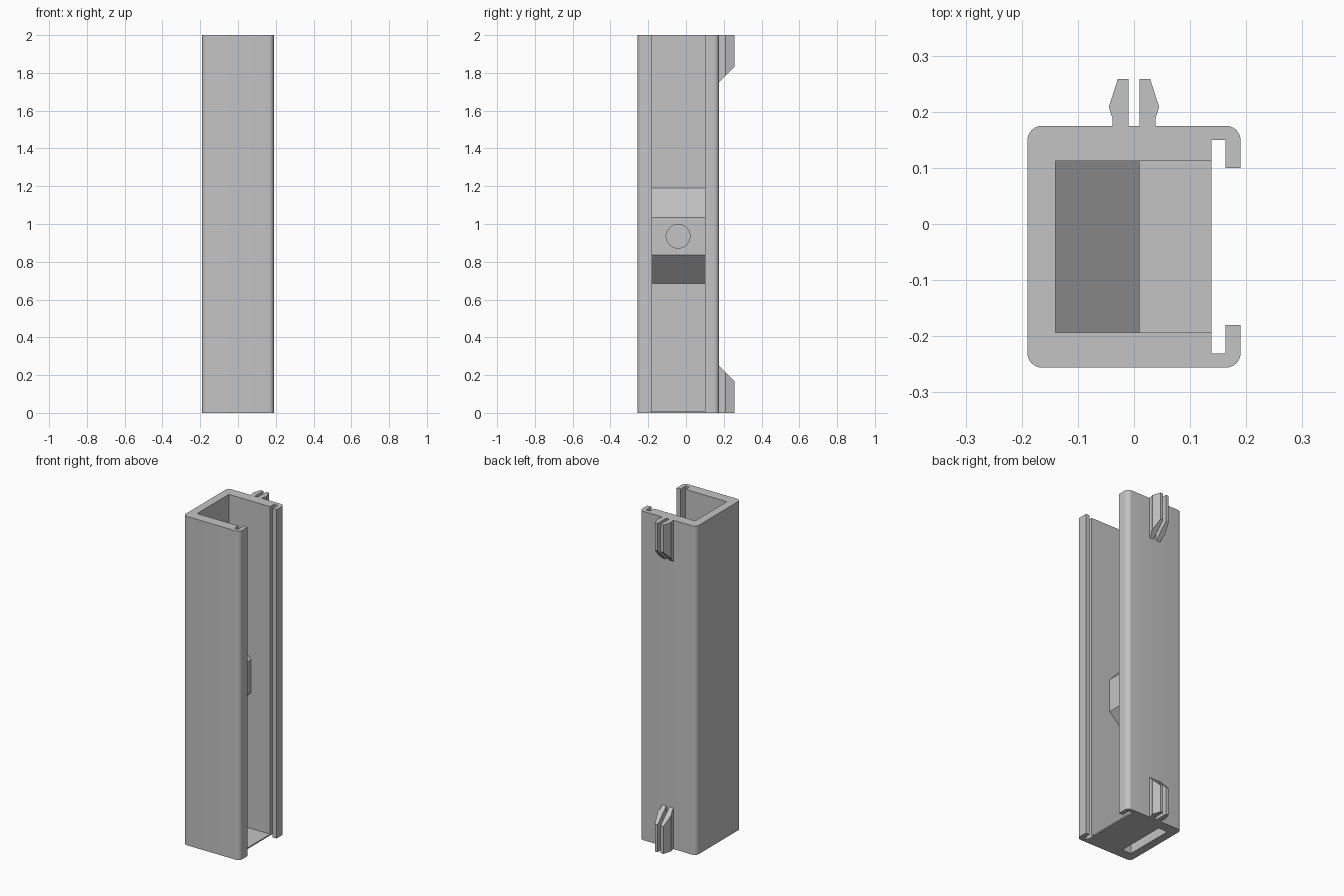
import bpy
import bmesh
import math
from mathutils import Vector

cube = bpy.data.objects.get("Cube")
if cube:
    bpy.data.objects.remove(cube, do_unlink=True)

grey = bpy.data.materials.new("light grey plastic")
grey.use_nodes = True
colour = (0.55, 0.55, 0.55, 1)
grey.diffuse_color = colour
grey.node_tree.nodes["Principled BSDF"].inputs["Base Color"].default_value = colour

# Shared dimensions
HEIGHT = 2.0
X = 0.19                      # half width of the channel
Y0, Y1 = -0.256, 0.175        # outer faces
IN_X0, IN_X1 = -0.14, 0.138   # cavity and wall ends
IN_Y0, IN_Y1 = -0.193, 0.112
LIP_X = 0.163
LIP_Y0, LIP_Y1 = -0.18, 0.10
GROOVE_Y0, GROOVE_Y1 = -0.231, 0.15
R = 0.026


def prism(name, points, direction):
    """Extrude a closed 3D outline along a direction."""
    bm = bmesh.new()
    face = bm.faces.new([bm.verts.new(p) for p in points])
    result = bmesh.ops.extrude_face_region(bm, geom=[face], use_keep_orig=True)
    moved = [g for g in result["geom"] if isinstance(g, bmesh.types.BMVert)]
    bmesh.ops.translate(bm, verts=moved, vec=Vector(direction))
    bmesh.ops.recalc_face_normals(bm, faces=bm.faces[:])
    mesh = bpy.data.meshes.new(name)
    bm.to_mesh(mesh)
    bm.free()
    obj = bpy.data.objects.new(name, mesh)
    bpy.context.collection.objects.link(obj)
    mesh.materials.append(grey)
    return obj


def arc(cx, cy, start, steps=6):
    """Quarter circle of the outer corner radius, counter-clockwise."""
    angles = [math.radians(start + 90 * i / steps) for i in range(steps + 1)]
    return [(cx + R * math.cos(a), cy + R * math.sin(a)) for a in angles]


# Channel: C-shaped section with grooves behind the two lips
section = (
    arc(-X + R, Y0 + R, 180) + arc(X - R, Y0 + R, 270)
    + [(X, LIP_Y0), (LIP_X, LIP_Y0), (LIP_X, GROOVE_Y0), (IN_X1, GROOVE_Y0),
       (IN_X1, IN_Y0), (IN_X0, IN_Y0), (IN_X0, IN_Y1), (IN_X1, IN_Y1),
       (IN_X1, GROOVE_Y1), (LIP_X, GROOVE_Y1), (LIP_X, LIP_Y1), (X, LIP_Y1)]
    + arc(X - R, Y1 - R, 0) + arc(-X + R, Y1 - R, 90)
)
channel = prism("channel", [(x, y, 0) for x, y in section], (0, 0, HEIGHT))
bpy.context.view_layer.objects.active = channel
channel.select_set(True)
bpy.ops.object.shade_smooth_by_angle(angle=math.radians(30))
channel.select_set(False)

# Thin floor, leaving a slot beside the back wall
SLOT_X = -0.08
prism("floor_plate",
      [(SLOT_X, IN_Y0, 0), (IN_X1, IN_Y0, 0), (IN_X1, IN_Y1, 0), (SLOT_X, IN_Y1, 0)],
      (0, 0, 0.008))

# Inner block with sloped top and bottom
BLOCK_X = 0.01
block = prism("inner_block",
              [(IN_X0, IN_Y0, 0.685), (BLOCK_X, IN_Y0, 0.835),
               (BLOCK_X, IN_Y0, 1.035), (IN_X0, IN_Y0, 1.19)],
              (0, IN_Y1 - IN_Y0, 0))

# Round hole in the block
bpy.ops.mesh.primitive_cylinder_add(vertices=48, radius=0.063, depth=0.3,
                                    location=(-0.06, -0.042, 0.935),
                                    rotation=(0, math.pi / 2, 0))
cutter = bpy.context.object
cutter.name = "hole_cutter"
cutter.data.materials.append(grey)
cutter.hide_render = True
cutter.hide_set(True)
hole = block.modifiers.new("hole", "BOOLEAN")
hole.operation = "DIFFERENCE"
hole.solver = "EXACT"
hole.object = cutter

# Snap clips: two mirrored prongs at each end of the rear wall
PRONG = [(0.01, Y1), (0.038, Y1), (0.038, 0.188), (0.045, 0.208),
         (0.029, 0.258), (0.01, 0.258)]
CLIP = 0.25
for side, sx in (("left", 1), ("right", -1)):
    for end, top in (("upper", True), ("lower", False)):
        prong = prism(f"{end}_clip_{side}", [(sx * x, y, 0) for x, y in PRONG],
                      (0, 0, CLIP))
        bm = bmesh.new()
        bm.from_mesh(prong.data)
        for v in bm.verts:
            if v.co.z > CLIP / 2:      # slanted inner end
                v.co.z = CLIP - (v.co.y - Y1)
            if top:
                v.co.z = HEIGHT - v.co.z
        bmesh.ops.recalc_face_normals(bm, faces=bm.faces[:])
        bm.to_mesh(prong.data)
        bm.free()
